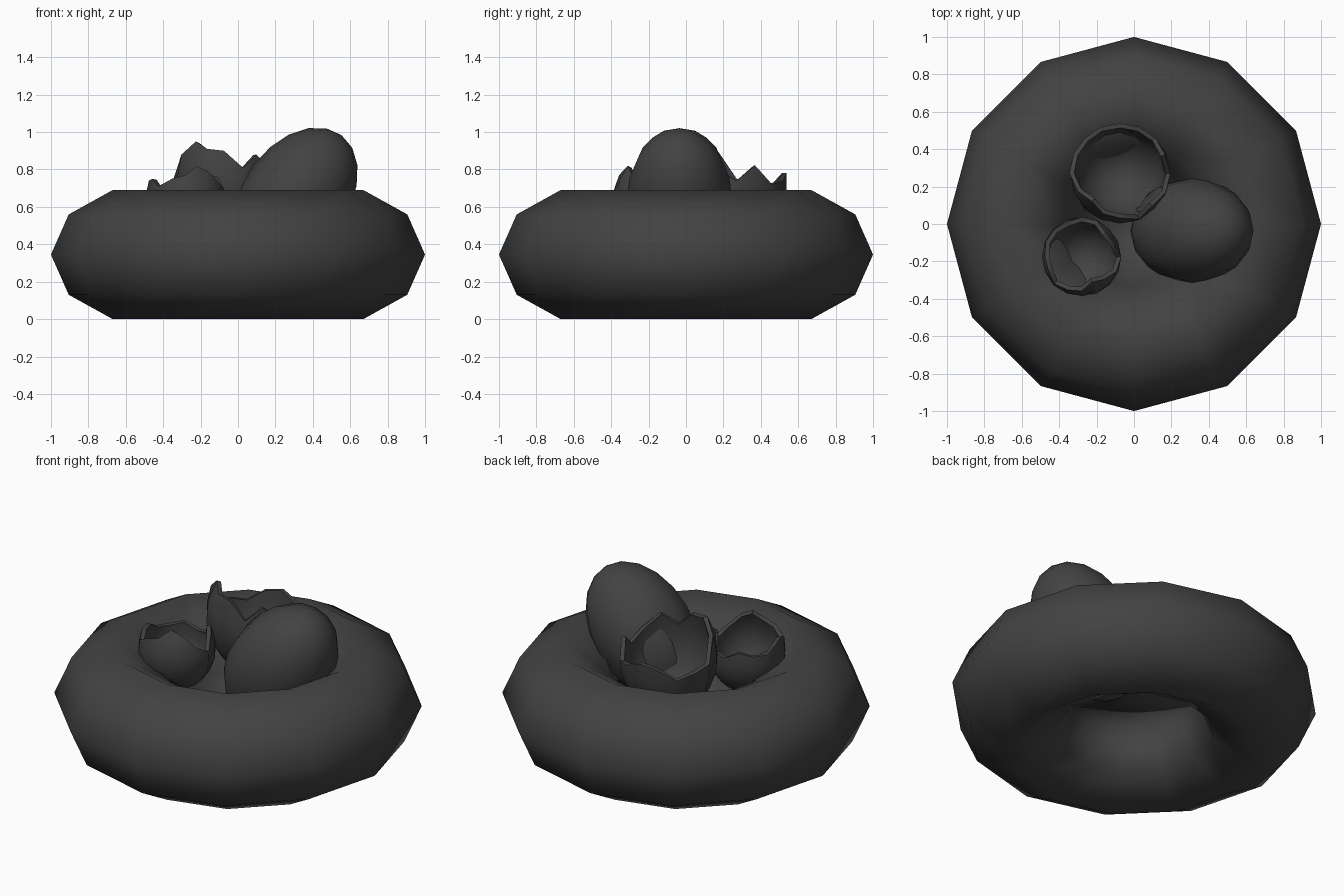
import bpy, bmesh
from math import sin, cos, asin, pi, radians
from mathutils import Matrix, Vector

cube = bpy.data.objects.get("Cube")
if cube:
    bpy.data.objects.remove(cube, do_unlink=True)

grey = bpy.data.materials.new("dark_grey")
grey.use_nodes = True
grey.diffuse_color = (0.055, 0.055, 0.055, 1)
bsdf = next(n for n in grey.node_tree.nodes if n.type == 'BSDF_PRINCIPLED')
bsdf.inputs["Base Color"].default_value = grey.diffuse_color


def finish(name, bm, normals=True):
    """Turn a bmesh into a smooth, coloured object."""
    if normals:
        bmesh.ops.recalc_face_normals(bm, faces=bm.faces[:])
    for f in bm.faces:
        f.smooth = True
    mesh = bpy.data.meshes.new(name)
    bm.to_mesh(mesh)
    bm.free()
    mesh.materials.append(grey)
    obj = bpy.data.objects.new(name, mesh)
    bpy.context.collection.objects.link(obj)
    return obj


def bridge(bm, a, b):
    n = len(a)
    for i in range(n):
        j = (i + 1) % n
        bm.faces.new((a[i], a[j], b[j], b[i]))


# Nest: twelve-sided padded ring with a closed, sunken floor
MID, SIDES = 0.345, 12
bm = bmesh.new()
profile = [(0.34, MID), (0.435, 0.13), (0.67, 0), (0.905, 0.13),
           (1.0, MID), (0.905, 0.56), (0.67, 0.69), (0.435, 0.56)]
rings = [[bm.verts.new((r * cos(2 * pi * i / SIDES), r * sin(2 * pi * i / SIDES), z))
          for i in range(SIDES)] for r, z in profile]
for k in range(len(rings)):
    bridge(bm, rings[k], rings[(k + 1) % len(rings)])
bmesh.ops.recalc_face_normals(bm, faces=bm.faces[:])
centre = bm.verts.new((0, 0, MID))
for i in range(SIDES):
    bm.faces.new((centre, rings[0][i], rings[0][(i + 1) % SIDES]))
finish("nest", bm, normals=False)

# Whole egg, leaning towards the left side of the nest
bm = bmesh.new()
bmesh.ops.create_uvsphere(bm, u_segments=12, v_segments=10, radius=1)
bm.transform(Matrix.Translation((0.31, -0.035, 0.66))
             @ Matrix.Rotation(radians(37), 4, 'Y')
             @ Matrix.Diagonal((0.28, 0.28, 0.405, 1)))
finish("whole_egg", bm)


def broken_shell(name, centre, radius, height, rim):
    """Lower part of an egg whose ragged rim follows the given heights."""
    bm = bmesh.new()
    n, steps = len(rim), 6
    c = Vector(centre)
    pole = bm.verts.new(c - Vector((0, 0, height)))
    previous = None
    for s in range(1, steps + 1):
        ring = []
        for i, top in enumerate(rim):
            end = asin((top - c.z) / height)
            lat = -pi / 2 + (end + pi / 2) * s / steps
            lon = 2 * pi * i / n
            ring.append(bm.verts.new(c + Vector((radius * cos(lat) * cos(lon),
                                                 radius * cos(lat) * sin(lon),
                                                 height * sin(lat)))))
        if previous:
            bridge(bm, previous, ring)
        else:
            for i in range(n):
                bm.faces.new((pole, ring[(i + 1) % n], ring[i]))
        previous = ring
    obj = finish(name, bm)
    # Make sure the outside faces outwards before thickening inwards
    low = min(obj.data.polygons, key=lambda p: p.center.z)
    if low.normal.z > 0:
        obj.data.flip_normals()
    wall = obj.modifiers.new("wall", 'SOLIDIFY')
    wall.thickness = 0.025
    wall.offset = -1
    bpy.ops.object.select_all(action='DESELECT')
    obj.select_set(True)
    bpy.context.view_layer.objects.active = obj
    bpy.ops.object.modifier_apply(modifier="wall")
    bpy.ops.object.shade_smooth_by_angle(angle=radians(50))


# Hatched shells, rim heights listed anticlockwise from +x
broken_shell("large_broken_shell", (-0.075, 0.27, 0.74), 0.27, 0.34,
             [.74, .82, .72, .74, .78, .76, .70, .73,
              .75, .88, .95, .91, .90, .81, .88, .80])
broken_shell("small_broken_shell", (-0.28, -0.175, 0.65), 0.213, 0.235,
             [.68, .76, .77, .69, .68, .72, .70, .70,
              .74, .75, .71, .75, .77, .82, .79, .72])
